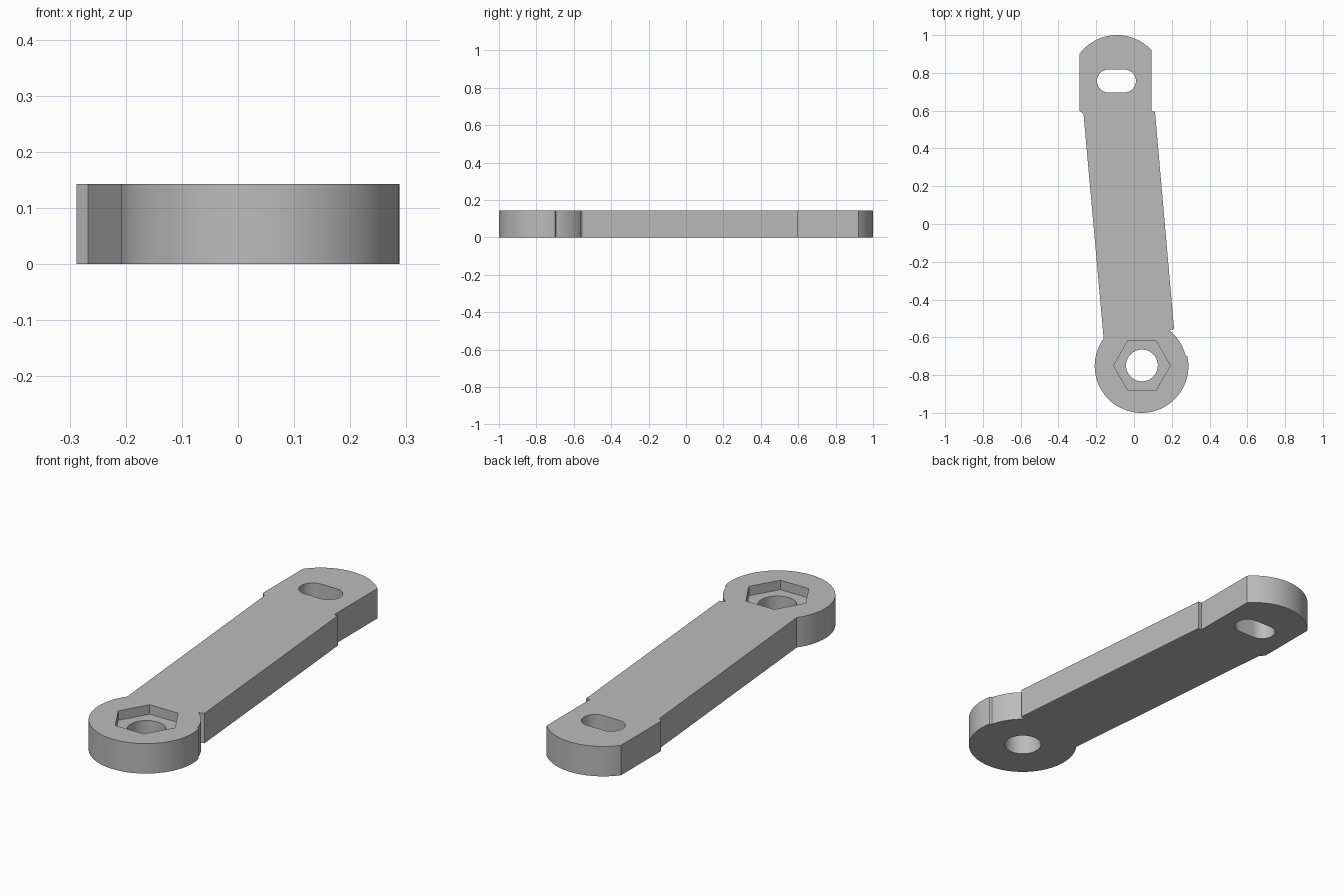
import bpy, bmesh
from math import radians, cos, sin, pi

cube = bpy.data.objects.get("Cube")
if cube:
    bpy.data.objects.remove(cube, do_unlink=True)

THICK = 0.143
HEAD = (0.04, -0.752)     # centre of the round end
TIP = (-0.09, 0.752)      # centre of the tip arc
BOLT = (0.042, -0.749)
SLOT = (-0.093, 0.757)

grey = bpy.data.materials.new("plain grey")
grey.use_nodes = True
grey.diffuse_color = (0.5, 0.5, 0.5, 1)
grey.node_tree.nodes["Principled BSDF"].inputs["Base Color"].default_value = (0.5, 0.5, 0.5, 1)


def arc(centre, r, start, end, n):
    angles = [radians(start + (end - start) * i / n) for i in range(n + 1)]
    return [(centre[0] + r * cos(a), centre[1] + r * sin(a)) for a in angles]


def prism(name, outline, z0, z1):
    """Extrude a counter-clockwise outline between two heights."""
    bm = bmesh.new()
    base = bm.faces.new([bm.verts.new((x, y, z0)) for x, y in outline])
    top = bmesh.ops.extrude_face_region(bm, geom=[base], use_keep_orig=True)
    bmesh.ops.translate(bm, vec=(0, 0, z1 - z0),
                        verts=[v for v in top["geom"] if isinstance(v, bmesh.types.BMVert)])
    bmesh.ops.recalc_face_normals(bm, faces=bm.faces)
    mesh = bpy.data.meshes.new(name)
    bm.to_mesh(mesh)
    bm.free()
    mesh.materials.append(grey)
    obj = bpy.data.objects.new(name, mesh)
    bpy.context.collection.objects.link(obj)
    return obj


def cut(target, cutter):
    cutter.hide_render = True
    mod = target.modifiers.new("cut", "BOOLEAN")
    mod.operation, mod.solver, mod.object = "DIFFERENCE", "EXACT", cutter
    bpy.context.view_layer.objects.active = target
    bpy.ops.object.modifier_apply(modifier=mod.name)
    bpy.data.objects.remove(cutter, do_unlink=True)


# Lever outline: round head, stepped shoulder, slanted arm, arched tip
outline = arc(HEAD, 0.248, 144, 372, 64)
outline += arc(HEAD, 0.239, 14, 52, 12)
outline += [(0.212, -0.556), (0.111, 0.595), (0.092, 0.595)]
outline += arc(TIP, 0.248, 43, 143, 32)
outline += [(-0.288, 0.6), (-0.267, 0.58)]
lever = prism("lever_arm", outline, 0, THICK)

# Bolt hole, hexagonal nut pocket and rounded slot
cut(lever, prism("bolt_hole", arc(BOLT, 0.084, 0, 352.5, 47), -0.1, 0.3))
cut(lever, prism("nut_pocket", arc(BOLT, 0.15, 0, 300, 5), THICK - 0.045, 0.3))
right_end = (SLOT[0] + 0.042, SLOT[1])
left_end = (SLOT[0] - 0.042, SLOT[1])
slot = arc(right_end, 0.061, -90, 90, 20) + arc(left_end, 0.061, 90, 270, 20)
cut(lever, prism("slot", slot, -0.1, 0.3))

# Smooth the curved walls, keep the edges sharp
bpy.ops.object.select_all(action="DESELECT")
lever.select_set(True)
bpy.context.view_layer.objects.active = lever
bpy.ops.object.shade_smooth_by_angle(angle=pi / 7)
